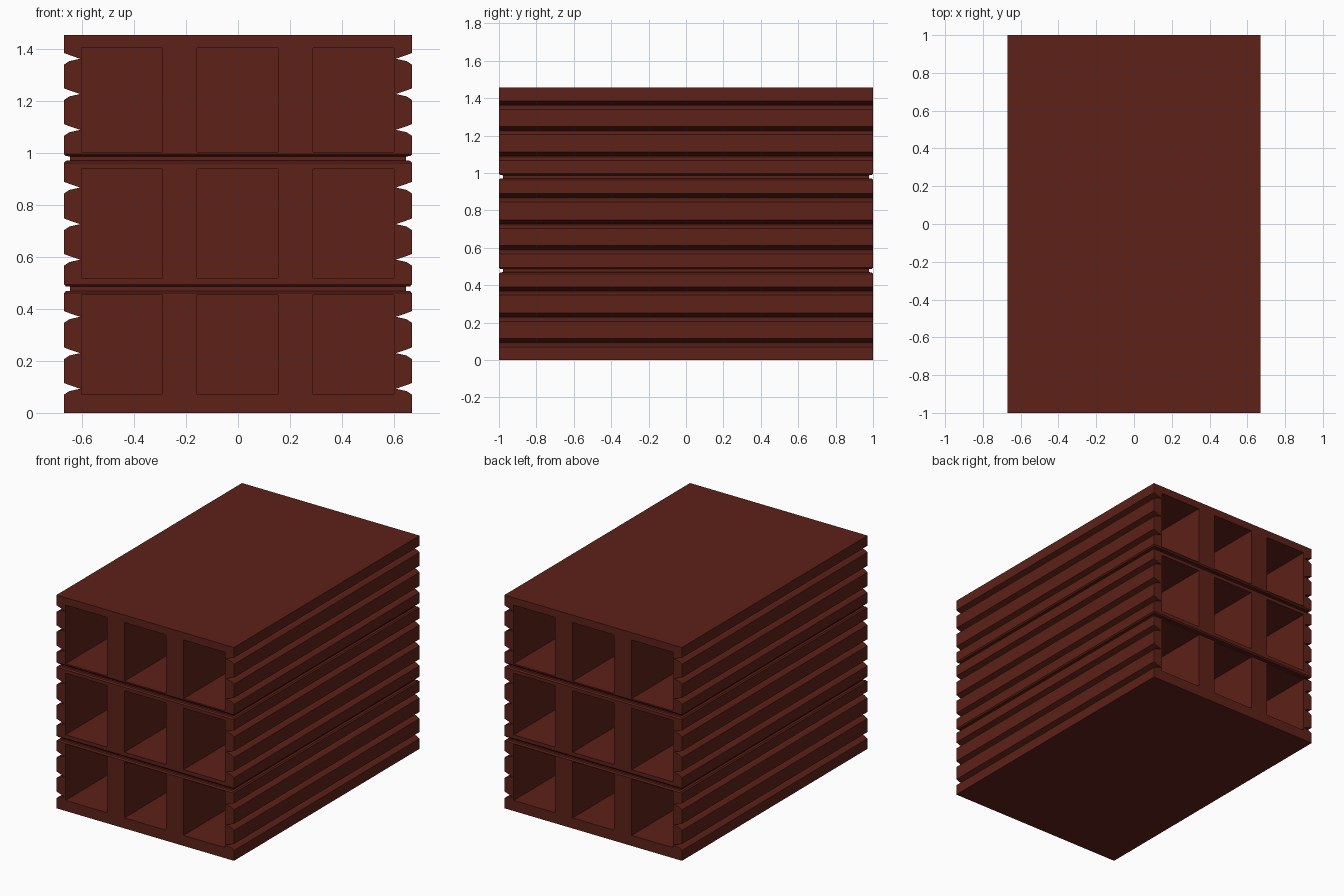
import bpy, bmesh

if "Cube" in bpy.data.objects:
    bpy.data.objects.remove(bpy.data.objects["Cube"])

HX, HY, TOP = 0.67, 1.0, 1.456          # half width, half length, height
SEAMS = [0.478, 0.98]                   # grooves running round the block
NOTCHES = [0.093, 0.23, 0.37, 0.59, 0.727, 0.868, 1.09, 1.228, 1.364]
ROWS = [(0.072, 0.455), (0.52, 0.94), (1.005, 1.405)]
COLUMNS = [(-0.602, -0.29), (-0.157, 0.155), (0.289, 0.601)]
MID_WALL = 0.02                         # half thickness of wall between cells


def mesh_object(name, bm):
    bmesh.ops.recalc_face_normals(bm, faces=bm.faces)
    mesh = bpy.data.meshes.new(name)
    bm.to_mesh(mesh)
    bm.free()
    obj = bpy.data.objects.new(name, mesh)
    bpy.context.collection.objects.link(obj)
    return obj


def add_box(bm, x0, x1, y0, y1, z0, z1):
    v = [bm.verts.new((x, y, z)) for x in (x0, x1) for y in (y0, y1) for z in (z0, z1)]
    for f in ((0, 1, 3, 2), (4, 6, 7, 5), (0, 4, 5, 1), (2, 3, 7, 6), (0, 2, 6, 4), (1, 5, 7, 3)):
        bm.faces.new([v[i] for i in f])


def add_ring(bm, z):
    # seam profile: (inset from the wall, height), swept round the block
    profile = [(-0.1, 0.02), (0.0, 0.017), (0.007, 0.009), (0.022, 0.008),
               (0.022, -0.008), (0.007, -0.009), (0.0, -0.017), (-0.1, -0.02)]
    loops = [[bm.verts.new((sx * (HX - d), sy * (HY - d), z + h)) for d, h in profile]
             for sx, sy in ((-1, -1), (1, -1), (1, 1), (-1, 1))]
    n = len(profile)
    for k in range(4):
        a, b = loops[k], loops[(k + 1) % 4]
        for i in range(n):
            j = (i + 1) % n
            bm.faces.new((a[i], b[i], b[j], a[j]))


# Block: notched side outline extruded along the length
side = [(HX, 0)]
for z in NOTCHES:
    side += [(HX, z - 0.023), (0.649, z - 0.009), (0.608, z),
             (0.649, z + 0.014), (HX, z + 0.022)]
side.append((HX, TOP))
outline = side + [(-x, z) for x, z in reversed(side)]
bm = bmesh.new()
face = bm.faces.new([bm.verts.new((x, -HY, z)) for x, z in outline])
ext = bmesh.ops.extrude_face_region(bm, geom=[face])
bmesh.ops.translate(bm, vec=(0, 2 * HY, 0),
                    verts=[g for g in ext["geom"] if isinstance(g, bmesh.types.BMVert)])
block = mesh_object("hollow_block", bm)

# Cutter for the cells, open at both ends with a wall in the middle
bm = bmesh.new()
for z0, z1 in ROWS:
    for x0, x1 in COLUMNS:
        add_box(bm, x0, x1, -HY - 0.1, -MID_WALL, z0, z1)
        add_box(bm, x0, x1, MID_WALL, HY + 0.1, z0, z1)
cells = mesh_object("cell_cutter", bm)

# Cutter for the seams between the rows
bm = bmesh.new()
for z in SEAMS:
    add_ring(bm, z)
seams = mesh_object("seam_cutter", bm)

for cutter in (seams, cells):
    mod = block.modifiers.new(cutter.name, "BOOLEAN")
    mod.operation = "DIFFERENCE"
    mod.solver = "EXACT"
    mod.object = cutter
    cutter.hide_render = True
    cutter.hide_viewport = False
    cutter.display_type = "WIRE"

# Fired clay colour
clay = bpy.data.materials.new("clay")
clay.diffuse_color = (0.11, 0.015, 0.009, 1)
clay.use_nodes = True
clay.node_tree.nodes["Principled BSDF"].inputs["Base Color"].default_value = clay.diffuse_color
block.data.materials.append(clay)
